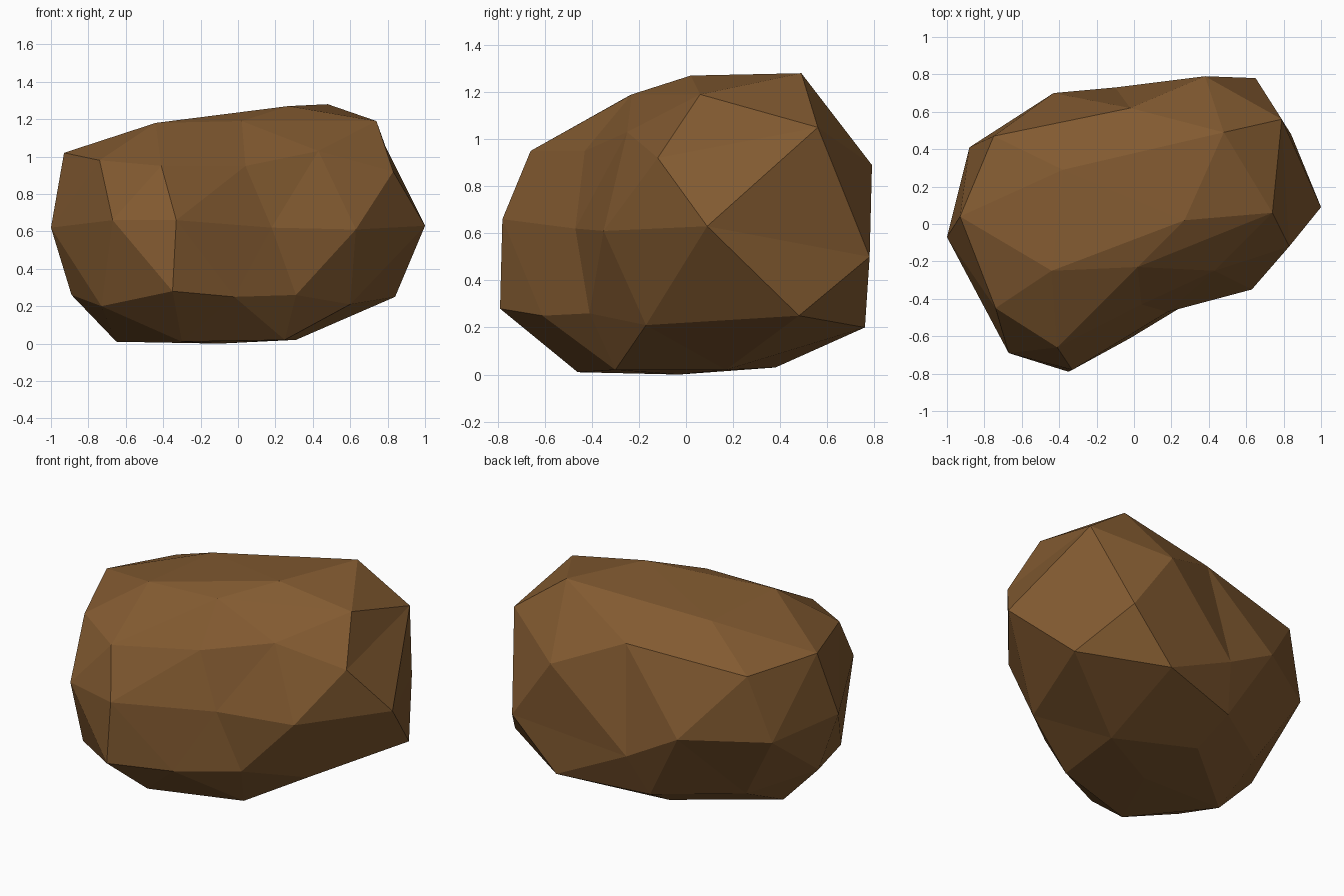
import bpy, bmesh

if "Cube" in bpy.data.objects:
    bpy.data.objects.remove(bpy.data.objects["Cube"])

# Boulder: irregular rings of corners, counter-clockwise, from crown to base
CROWN = (0.27, 0.02, 1.27)
TOP = [(.74, .06, 1.19), (.48, .49, 1.28), (-.38, .29, 1.17), (-.44, -.25, 1.18), (.02, -.23, 1.19)]
UPPER = [(.83, -.12, .92), (.79, .56, 1.05), (.38, .79, .89), (-.02, .62, 1.06), (-.75, .47, .99),
         (-.93, .04, 1.02), (-.74, -.45, .98), (-.41, -.66, .95), (.04, -.43, .95), (.43, -.25, 1.03)]
MIDDLE = [(1, .09, .63), (.65, .78, .5), (-.10, .73, .42), (-.43, .70, .6), (-.88, .41, .59),
          (-1, -.07, .62), (-.67, -.69, .66), (-.33, -.78, .66), (.18, -.47, .62), (.63, -.35, .61)]
LOWER = [(.60, -.17, .21), (.84, .48, .25), (.36, .76, .2), (-.18, .61, .16), (-.63, .31, .17),
         (-.89, -.03, .26), (-.73, -.48, .2), (-.35, -.79, .28), (-.02, -.61, .25), (.31, -.41, .26)]
BOTTOM = [(.31, .17, .02), (-.15, .38, .03), (-.65, -.03, .01), (-.30, -.46, .01), (.25, -.30, .02)]
BASE = (-.10, -.03, 0)

bm = bmesh.new()
crown, base = bm.verts.new(CROWN), bm.verts.new(BASE)
top, upper, middle, lower, bottom = [[bm.verts.new(p) for p in ring]
                                     for ring in (TOP, UPPER, MIDDLE, LOWER, BOTTOM)]


def cap(pole, inner, outer, shift):
    """Fan of five around the pole, then facets out to a ring of ten."""
    for k in range(5):
        a, b = inner[k], inner[(k + 1) % 5]
        o = [outer[(2 * k + shift + j) % 10] for j in range(3)]
        for tri in ((pole, a, b), (a, o[0], o[1]), (a, o[1], b), (b, o[1], o[2])):
            bm.faces.new(tri)


cap(crown, top, upper, 0)
cap(base, bottom, lower, 1)

# Zigzag belts of facets around the sides
for i in range(10):
    n = (i + 1) % 10
    for ring in (upper, lower):
        bm.faces.new((ring[i], ring[n], middle[i]))
        bm.faces.new((middle[i], middle[n], ring[n]))
bmesh.ops.recalc_face_normals(bm, faces=bm.faces)

mesh = bpy.data.meshes.new("boulder")
bm.to_mesh(mesh)
bm.free()
brown = bpy.data.materials.new("earth brown")
brown.diffuse_color = (0.223, 0.102, 0.030, 1)
brown.use_nodes = True
brown.node_tree.nodes["Principled BSDF"].inputs["Base Color"].default_value = brown.diffuse_color
mesh.materials.append(brown)
bpy.context.collection.objects.link(bpy.data.objects.new("boulder", mesh))
